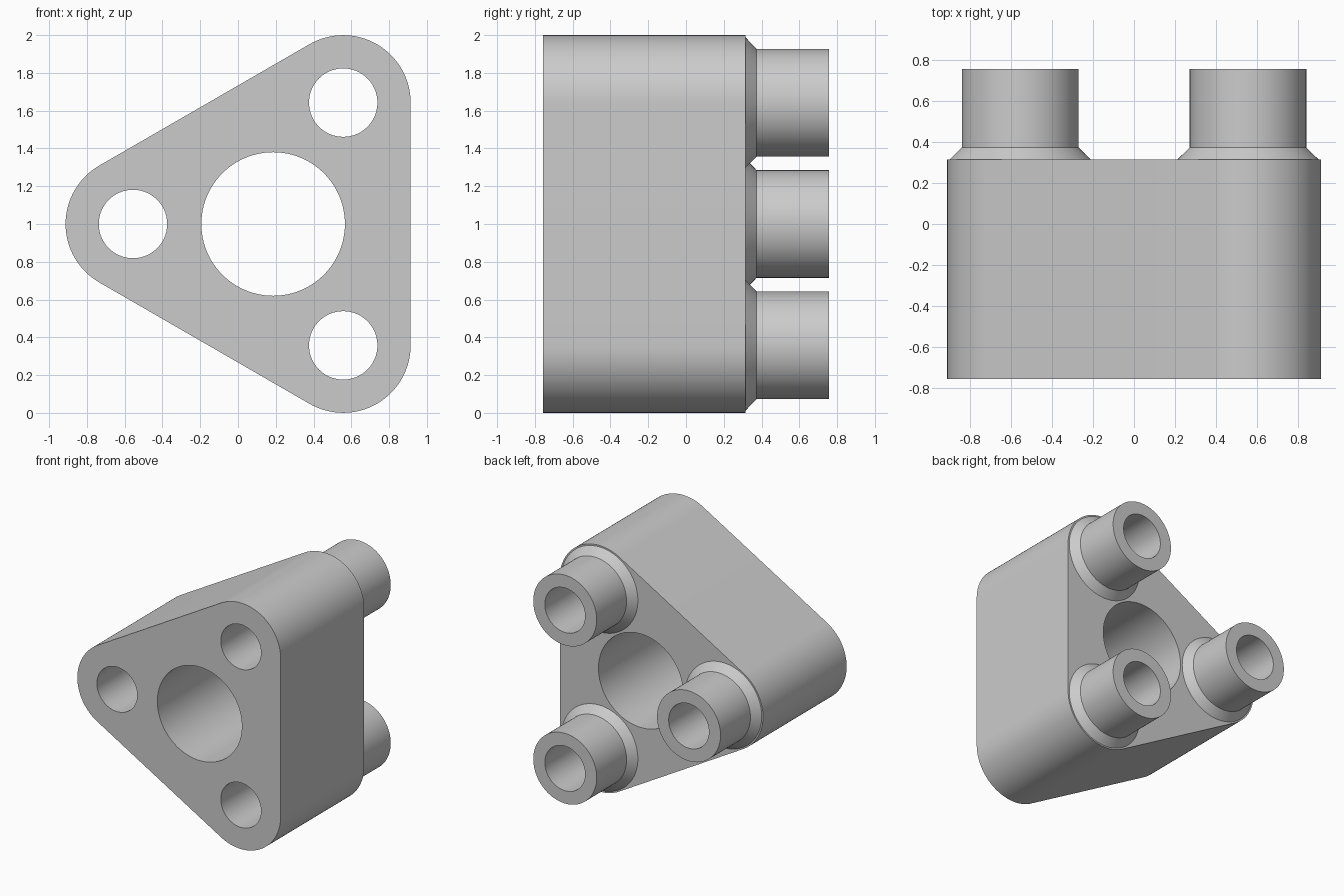
import bpy, bmesh
from math import sin, cos, pi, radians
from mathutils import Vector

if "Cube" in bpy.data.objects:
    bpy.data.objects.remove(bpy.data.objects["Cube"])

# Main dimensions
CENTRE_X, CENTRE_Z = 0.186, 1.0
PITCH_R = 0.742            # centroid to each small bore
CORNER_R, BORE_R, MAIN_BORE_R = 0.357, 0.181, 0.38
TUBE_R, COLLAR_R = 0.285, 0.345
FRONT, BACK, COLLAR_END, TUBE_END = -0.758, 0.315, 0.374, 0.758
SEGMENTS = 96

angles = [pi / 3, pi, 5 * pi / 3]
corners = [(CENTRE_X + PITCH_R * cos(a), CENTRE_Z + PITCH_R * sin(a)) for a in angles]

grey = bpy.data.materials.new("plain grey")
grey.use_nodes = True
colour = (0.6, 0.6, 0.6, 1)
grey.diffuse_color = colour
grey.node_tree.nodes["Principled BSDF"].inputs["Base Color"].default_value = colour


def arc(cx, cz, r, start, sweep, count):
    return [(cx + r * cos(start + sweep * i / count), cz + r * sin(start + sweep * i / count))
            for i in range(count)]


def finish(bm, name):
    bmesh.ops.recalc_face_normals(bm, faces=bm.faces)
    mesh = bpy.data.meshes.new(name)
    bm.to_mesh(mesh)
    bm.free()
    mesh.materials.append(grey)
    obj = bpy.data.objects.new(name, mesh)
    bpy.context.collection.objects.link(obj)
    bpy.ops.object.select_all(action='DESELECT')
    obj.select_set(True)
    bpy.context.view_layer.objects.active = obj
    bpy.ops.object.shade_smooth_by_angle(angle=radians(30))
    return obj


# Rounded triangular block with its four through bores
outline = []
for a, (cx, cz) in zip(angles, corners):
    third = 2 * pi / 3
    outline += arc(cx, cz, CORNER_R, a - pi / 3, third, SEGMENTS // 3)
    outline.append((cx + CORNER_R * cos(a + pi / 3), cz + CORNER_R * sin(a + pi / 3)))
loops = [outline, arc(CENTRE_X, CENTRE_Z, MAIN_BORE_R, 0, 2 * pi, SEGMENTS)]
loops += [arc(cx, cz, BORE_R, 0, 2 * pi, SEGMENTS) for cx, cz in corners]

bm = bmesh.new()
for loop in loops:
    verts = [bm.verts.new((x, FRONT, z)) for x, z in loop]
    for i, v in enumerate(verts):
        bm.edges.new((verts[i - 1], v))
bmesh.ops.triangle_fill(bm, use_beauty=True, edges=bm.edges[:], normal=Vector((0, -1, 0)))
extruded = bmesh.ops.extrude_face_region(bm, geom=bm.faces[:], use_keep_orig=True)
bmesh.ops.translate(bm, vec=(0, BACK - FRONT, 0),
                    verts=[g for g in extruded["geom"] if isinstance(g, bmesh.types.BMVert)])
finish(bm, "body_block")

# Hollow tubes with a tapered collar on the back face
profile = [(COLLAR_R, BACK), (TUBE_R, COLLAR_END), (TUBE_R, TUBE_END),
           (BORE_R, TUBE_END), (BORE_R, BACK)]
for name, (cx, cz) in zip(("upper_tube", "side_tube", "lower_tube"), corners):
    bm = bmesh.new()
    rings = [[bm.verts.new((x, y, z)) for x, z in arc(cx, cz, r, 0, 2 * pi, SEGMENTS)]
             for r, y in profile]
    rings.append(rings[0])
    for ring, after in zip(rings, rings[1:]):
        for i in range(SEGMENTS):
            bm.faces.new((ring[i - 1], ring[i], after[i], after[i - 1]))
    finish(bm, name)
